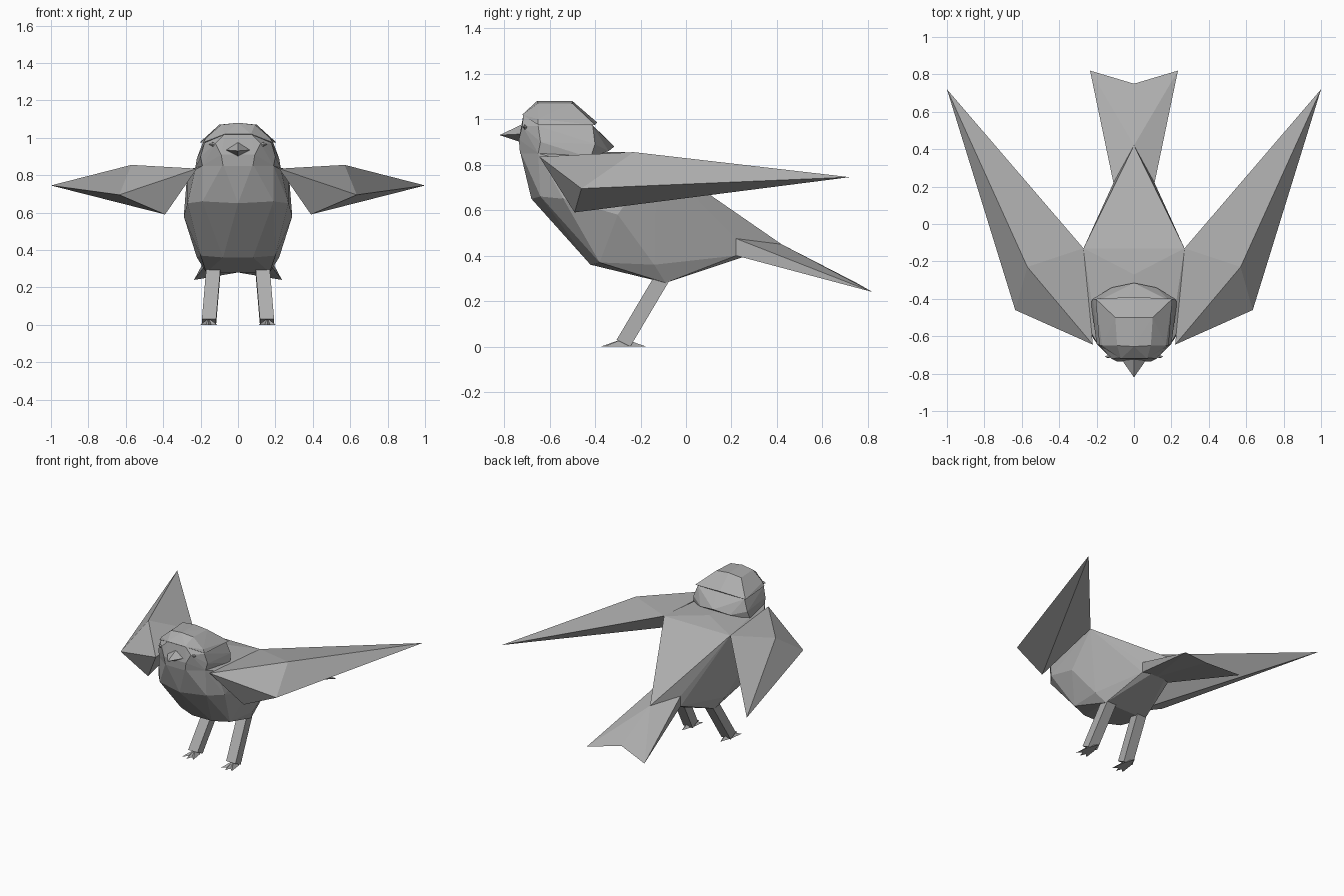
import bpy, bmesh
from mathutils import Vector

if "Cube" in bpy.data.objects:
    bpy.data.objects.remove(bpy.data.objects["Cube"], do_unlink=True)

# One plain grey for the whole bird
grey = bpy.data.materials.new("plain_grey")
grey.use_nodes = True
colour = (0.42, 0.42, 0.42, 1)
grey.diffuse_color = colour
grey.node_tree.nodes["Principled BSDF"].inputs["Base Color"].default_value = colour


def mirrored(points):
    """Half a set of points, completed across x = 0."""
    return points + [(-x, y, z) for x, y, z in points if x]


def faceted(name, *shells):
    """An object made of one or more flat-sided convex shells."""
    mesh = bpy.data.meshes.new(name)
    for points in shells:
        bm = bmesh.new()
        for p in points:
            bm.verts.new(p)
        hull = bmesh.ops.convex_hull(bm, input=bm.verts)
        spare = {g for g in hull["geom_interior"] + hull["geom_unused"]
                 if isinstance(g, bmesh.types.BMVert)}
        bmesh.ops.delete(bm, geom=list(spare), context="VERTS")
        bmesh.ops.recalc_face_normals(bm, faces=bm.faces)
        bm.from_mesh(mesh)
        bm.to_mesh(mesh)
        bm.free()
    mesh.materials.append(grey)
    obj = bpy.data.objects.new(name, mesh)
    bpy.context.collection.objects.link(obj)
    return obj


def flip(points):
    return [(-x, y, z) for x, y, z in points]


# Body: throat, breast, belly, flat back and rump
faceted("body", mirrored([
    (0.08, -0.73, 0.86), (0.19, -0.65, 0.85), (0.23, -0.58, 0.83),
    (0, -0.68, 0.65), (0.19, -0.64, 0.66), (0.27, -0.54, 0.65),
    (0.29, -0.30, 0.58), (0.08, -0.42, 0.36), (0.20, -0.38, 0.37),
    (0.22, -0.14, 0.36), (0.17, -0.09, 0.28),
    (0, -0.27, 0.855), (0.27, -0.13, 0.83),
    (0.11, 0.22, 0.475), (0.11, 0.22, 0.40), (0, 0.42, 0.45)]))

# Head and the slightly proud cap over it
faceted("head", mirrored([
    (0.06, -0.64, 1.06), (0.08, -0.50, 1.06), (0.07, -0.715, 1.02),
    (0.12, -0.72, 0.97), (0.18, -0.65, 0.97), (0.19, -0.41, 0.97),
    (0.09, -0.735, 0.91), (0.20, -0.64, 0.90), (0.22, -0.40, 0.89),
    (0, -0.315, 0.88), (0.12, -0.34, 0.86), (0.08, -0.73, 0.85),
    (0.19, -0.65, 0.85), (0.23, -0.42, 0.83)]))
faceted("cap", mirrored([
    (0, -0.655, 1.08), (0, -0.50, 1.08), (0.09, -0.65, 1.07),
    (0.10, -0.50, 1.07), (0.07, -0.72, 1.02), (0.17, -0.65, 1.0),
    (0.185, -0.65, 0.975), (0.205, -0.40, 0.975), (0, -0.39, 0.985)]))

# Beak
faceted("beak", mirrored([
    (0, -0.82, 0.93), (0, -0.725, 0.975), (0.07, -0.72, 0.935),
    (0, -0.73, 0.90)]))

# Tail: two halves leaving a notch between the tips
half_tail = [(0, 0.20, 0.47), (0, 0.42, 0.45), (0, 0.22, 0.40),
             (0.11, 0.22, 0.475), (0.11, 0.22, 0.40),
             (0.235, 0.82, 0.24), (0, 0.75, 0.28)]
faceted("tail", half_tail, flip(half_tail))

# Swept wing: shoulder, rear root, ridge, two leading corners and tip
wing = [(0.22, -0.645, 0.835), (0.27, -0.13, 0.83), (0.57, -0.23, 0.855),
        (0.635, -0.46, 0.695), (0.39, -0.49, 0.59), (1.0, 0.72, 0.745)]

# Leg: a slanted square bar
leg = []
for centre in (Vector((0.13, -0.10, 0.31)), Vector((0.155, -0.275, 0.015))):
    leg += [centre + Vector((sx * 0.038, sy * 0.03, -sy * 0.015))
            for sx in (-1, 1) for sy in (-1, 1)]

# Foot: three short front toes and one hind toe
ankle = Vector((0.157, -0.275, 0))
toes = []
for dx, dy in ((-0.045, -0.085), (0, -0.10), (0.045, -0.085), (0, 0.10)):
    along = Vector((dx, dy, 0))
    side = Vector((-dy, dx, 0)).normalized() * 0.035
    toes.append([ankle + along, ankle + side, ankle - side,
                 ankle + Vector((0, 0, 0.035))])

eye = [(0.135 + dx, -0.71 + dy, 0.965 + dz) for dx, dy, dz in
       ((0.02, 0, 0), (-0.02, 0, 0), (0, 0.015, 0), (0.004, -0.008, 0),
        (0, 0, 0.012), (0, 0, -0.012))]

for side, place in (("left", list), ("right", flip)):
    faceted(side + "_wing", place(wing))
    faceted(side + "_leg", place(leg))
    faceted(side + "_foot", *[place(t) for t in toes])
    faceted(side + "_eye", place(eye))
